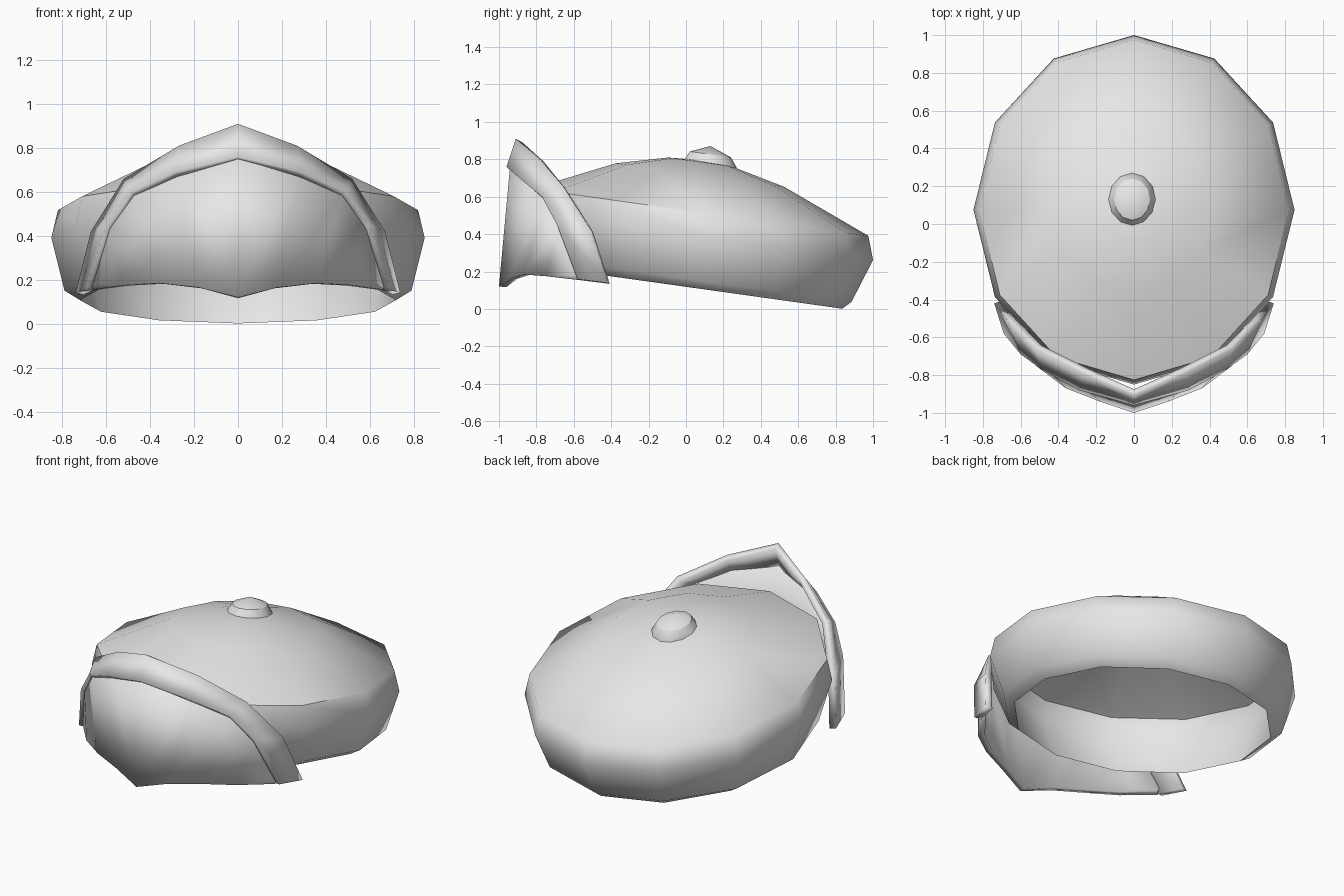
import bpy, bmesh, math

cube = bpy.data.objects.get("Cube")
if cube:
    bpy.data.objects.remove(cube)

SIDES = 12
TILT = -0.14  # whole crown drops toward the back

felt = bpy.data.materials.new("light_grey")
felt.use_nodes = True
felt.diffuse_color = (0.8, 0.8, 0.8, 1)
felt.node_tree.nodes["Principled BSDF"].inputs["Base Color"].default_value = felt.diffuse_color


def finish(name, bm, angle):
    mesh = bpy.data.meshes.new(name)
    bm.to_mesh(mesh)
    bm.free()
    ob = bpy.data.objects.new(name, mesh)
    bpy.context.collection.objects.link(ob)
    mesh.materials.append(felt)
    bpy.ops.object.select_all(action='DESELECT')
    ob.select_set(True)
    bpy.context.view_layer.objects.active = ob
    bpy.ops.object.shade_smooth_by_angle(angle=math.radians(angle))
    return ob


def lathe(name, rings, cx, cy, angle):
    """Stack tilted oval rings (rx, ry, height); a zero radius makes a tip."""
    bm = bmesh.new()
    loops = []
    for rx, ry, h in rings:
        loop = []
        for i in range(SIDES if rx else 1):
            a = math.tau * i / SIDES
            x, y = cx + rx * math.sin(a), cy + ry * math.cos(a)
            loop.append(bm.verts.new((x, y, h + TILT * (y - 0.08))))
        loops.append(loop)
    for low, high in zip(loops, loops[1:]):
        for i in range(SIDES):
            j = (i + 1) % SIDES
            corners = [low[i % len(low)], low[j % len(low)],
                       high[j % len(high)], high[i % len(high)]]
            bm.faces.new(list(dict.fromkeys(corners)))
    bmesh.ops.recalc_face_normals(bm, faces=bm.faces)
    return finish(name, bm, angle)


def plate(name, rows, thickness):
    """Mirrored sheet between a lower and an upper edge, thickened inward."""
    bm = bmesh.new()
    low, high = [[bm.verts.new(p) for p in row] for row in rows]
    for i in range(len(low) - 1):
        bm.faces.new((low[i], low[i + 1], high[i + 1], high[i]))
    ob = finish(name, bm, 30)
    mirror = ob.modifiers.new("mirror", 'MIRROR')
    mirror.use_clip = True
    shell = ob.modifiers.new("shell", 'SOLIDIFY')
    shell.thickness = thickness
    shell.offset = -1
    # shell first, so that its rim stays sharp when shaded
    for mod in ("mirror", "shell"):
        ob.modifiers.move(ob.modifiers.find(mod), 0 if mod == "mirror" else 1)
    return ob


# Crown: inner lining, rolled rim, wall and domed top in one closed profile
lathe("crown", [
    (0, 0, 0.76), (0.15, 0.16, 0.75), (0.40, 0.43, 0.68),
    (0.78, 0.85, 0.49), (0.80, 0.88, 0.39), (0.72, 0.76, 0.107),
    (0.79, 0.81, 0.15), (0.85, 0.925, 0.39), (0.82, 0.90, 0.516),
    (0.42, 0.45, 0.715), (0.16, 0.17, 0.785), (0, 0, 0.795)], 0, 0.075, 50)

# Button on top of the crown
lathe("top_button", [
    (0.125, 0.14, 0.76), (0.125, 0.14, 0.785), (0.095, 0.11, 0.833),
    (0, 0, 0.878)], -0.01, 0.13, 30)

# Upturned peak: pointed arch band and the panel behind it
plate("brim_band", [
    [(0, -.96, .76), (.29, -.88, .69), (.49, -.77, .60), (.60, -.69, .45), (.69, -.58, .16)],
    [(0, -.91, .91), (.27, -.79, .81), (.52, -.66, .66), (.67, -.51, .42), (.74, -.42, .14)]], 0.04)
plate("brim_panel", [
    [(0, -1, .12), (.18, -.94, .165), (.36, -.87, .185), (.52, -.75, .175), (.66, -.58, .155)],
    [(0, -.94, .77), (.28, -.85, .70), (.48, -.75, .60), (.59, -.67, .45), (.67, -.57, .18)]], 0.04)
